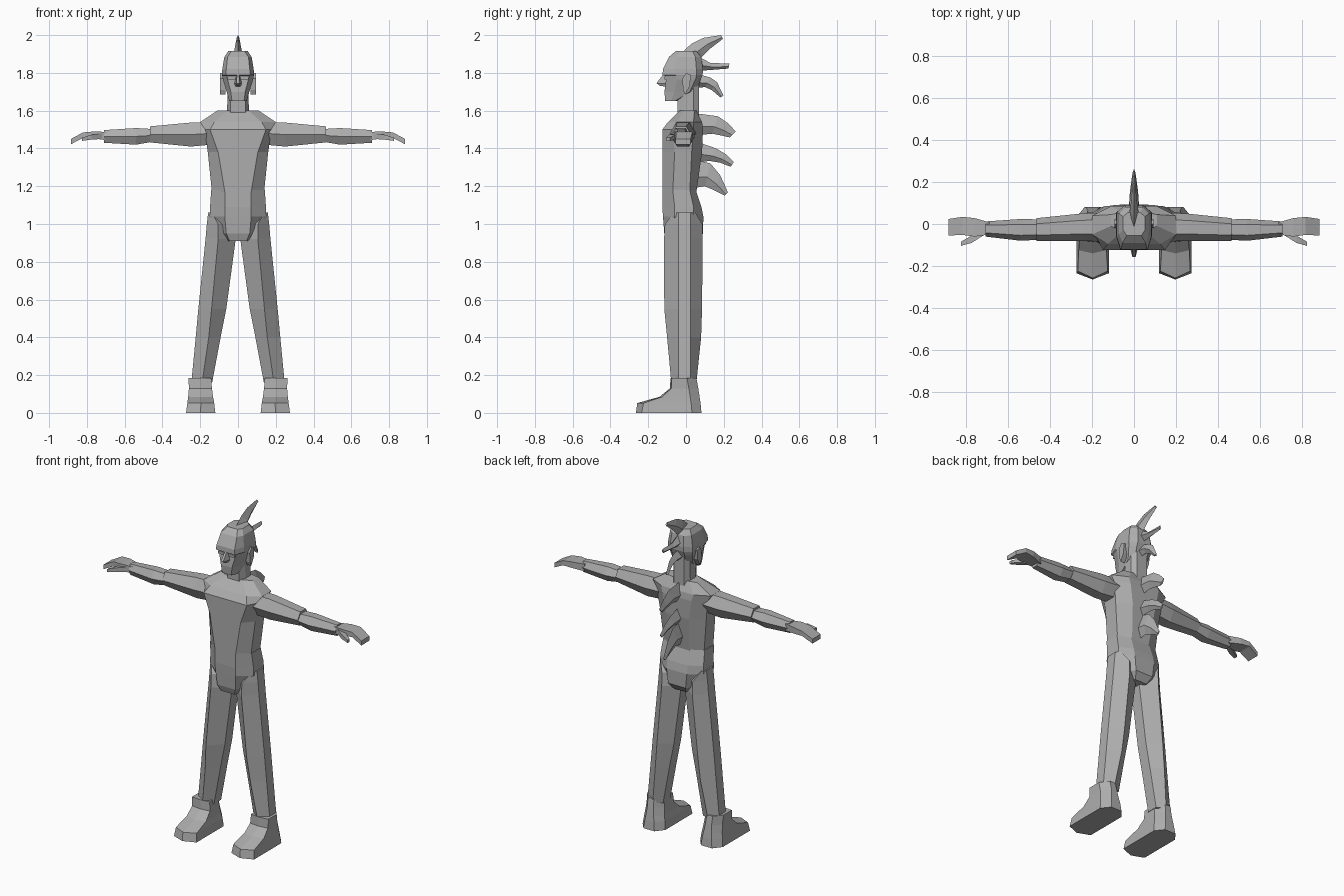
import bpy, bmesh

grey = bpy.data.materials.new("plain grey")
grey.diffuse_color = (0.42, 0.42, 0.42, 1)


def loft(name, rings):
    """Join closed rings of points into a capped solid."""
    bm = bmesh.new()
    loops = [[bm.verts.new(p) for p in ring] for ring in rings]
    n = len(loops[0])
    for a, b in zip(loops, loops[1:]):
        for i in range(n):
            j = (i + 1) % n
            bm.faces.new((a[i], a[j], b[j], b[i]))
    bm.faces.new(loops[0])
    bm.faces.new(loops[-1])
    bmesh.ops.recalc_face_normals(bm, faces=bm.faces)
    mesh = bpy.data.meshes.new(name)
    bm.to_mesh(mesh)
    bm.free()
    mesh.materials.append(grey)
    ob = bpy.data.objects.new(name, mesh)
    bpy.context.collection.objects.link(ob)
    return ob


def pair(name, rings):
    """Same part on both sides of the body."""
    for side, s in (("left", 1), ("right", -1)):
        loft(f"{side}_{name}", [[(s * x, y, z) for x, y, z in r] for r in rings])


def body_ring(z, w, f, b, yf, y1, y2, yb):
    """Symmetric octagon: half widths at side, front, back, then four depths."""
    half = [(f, yf), (w, y1), (w, y2), (b, yb)]
    return [(x, y, z) for x, y in half] + [(-x, y, z) for x, y in half[::-1]]


def arm_ring(x, y0, y1, z0, z1):
    """Hexagon across the arm with a flat top and bottom and edged sides."""
    zm, d = (z0 + z1) / 2, (y1 - y0) * 0.25
    return [(x, y0, zm), (x, y0 + d, z1), (x, y1 - d, z1),
            (x, y1, zm), (x, y1 - d, z0), (x, y0 + d, z0)]


def box_ring(x, y0, y1, z0, z1):
    return [(x, y0, z0), (x, y0, z1), (x, y1, z1), (x, y1, z0)]


# Trunk
loft("torso", [body_ring(*r) for r in (
    (1.17, .138, .07, .06, -.125, -.07, .02, .055),
    (1.38, .160, .105, .08, -.125, -.06, .03, .085),
    (1.50, .176, .148, .10, -.125, -.07, .04, .09),
    (1.54, .200, .125, .11, -.095, -.05, .04, .085),
    (1.60, .110, .055, .06, -.035, -.01, .045, .055))])
loft("pelvis", [body_ring(*r) for r in (
    (.91, .055, .045, .04, -.10, -.06, .03, .06),
    (.95, .095, .062, .06, -.115, -.06, .04, .09),
    (1.04, .150, .07, .07, -.122, -.06, .04, .092),
    (1.09, .148, .07, .07, -.125, -.06, .04, .082),
    (1.18, .142, .07, .065, -.125, -.07, .02, .052))])

# Neck and head
loft("neck", [body_ring(*r) for r in (
    (1.56, .058, .04, .035, -.045, -.01, .04, .07),
    (1.76, .055, .04, .035, -.045, -.01, .04, .07))])
loft("head", [body_ring(*r) for r in (
    (1.65, .046, .032, .03, -.11, -.08, -.06, -.045),
    (1.70, .060, .038, .035, -.114, -.06, .02, .05),
    (1.765, .080, .055, .045, -.106, -.05, .05, .078),
    (1.783, .083, .06, .045, -.108, -.05, .055, .085),
    (1.790, .085, .065, .045, -.124, -.06, .055, .088),
    (1.82, .083, .062, .045, -.122, -.06, .055, .09),
    (1.885, .072, .055, .04, -.09, -.05, .05, .08),
    (1.915, .052, .035, .03, -.055, -.03, .035, .055))])
loft("nose", [
    [(.006, -.10, 1.79), (-.006, -.10, 1.79), (-.006, -.122, 1.79), (.006, -.122, 1.79)],
    [(.022, -.10, 1.742), (-.022, -.10, 1.742), (-.008, -.157, 1.745), (.008, -.157, 1.745)],
    [(.016, -.10, 1.728), (-.016, -.10, 1.728), (-.006, -.135, 1.73), (.006, -.135, 1.73)]])
pair("ear", [
    [(x, -.02, 1.77), (x, 0, 1.80), (x, .025, 1.79), (x, .02, 1.73),
     (x, -.005, 1.685), (x, -.015, 1.71)] for x in (.065, .094)])
pair("eye_plate", [box_ring(.014, -.115, -.107, 1.765, 1.782),
                   box_ring(.056, -.115, -.107, 1.765, 1.782)])

# Arms and hands
pair("upper_arm", [arm_ring(*r) for r in (
    (.14, -.085, .055, 1.42, 1.54), (.25, -.08, .05, 1.41, 1.537),
    (.465, -.08, .028, 1.432, 1.517))])
pair("forearm", [arm_ring(*r) for r in (
    (.455, -.075, .022, 1.435, 1.503), (.54, -.08, .024, 1.42, 1.508),
    (.71, -.06, .012, 1.43, 1.497))])
pair("hand", [box_ring(*r) for r in (
    (.69, -.05, .008, 1.443, 1.487), (.76, -.06, .028, 1.452, 1.49),
    (.82, -.052, .034, 1.456, 1.485), (.885, -.055, .024, 1.422, 1.45))])
pair("thumb", [box_ring(*r) for r in (
    (.72, -.055, -.03, 1.45, 1.48), (.775, -.09, -.055, 1.447, 1.473),
    (.825, -.104, -.084, 1.44, 1.457))])


# Legs: outer edges, front and back ridges, inner edge
def leg_ring(z, xi, xr, xo, yf, yb):
    return [(xr, yf, z), (xo, -.04, z), (xo, .025, z),
            (xr, yb, z), (xi, .03, z), (xi, -.04, z)]


pair("leg", [leg_ring(*r) for r in (
    (.16, .137, .190, .247, -.078, .055), (.40, .092, .155, .224, -.10, .08),
    (.55, .062, .140, .210, -.115, .085), (.92, .012, .105, .172, -.116, .088),
    (1.0, .04, .105, .165, -.112, .086), (1.06, .11, .14, .158, -.06, .05))])


# Feet: pointed toe, broad sole, narrow ankle
def foot_ring(z, x0, x1, toe, shoulder, heel):
    m = (x0 + x1) / 2
    return [(m, toe, z), (x1, shoulder, z), (x1, heel - .05, z), (x1 - .04, heel, z),
            (x0 + .04, heel, z), (x0, heel - .05, z), (x0, shoulder, z)]


pair("foot", [foot_ring(*r) for r in (
    (0, .120, .275, -.265, -.235, .082), (.052, .126, .268, -.258, -.225, .077),
    (.085, .132, .264, -.14, -.125, .072), (.13, .138, .260, -.085, -.078, .065),
    (.185, .142, .262, -.082, -.075, .055))])


# Crest and back spikes: upper and lower edges in (y, z), thinning to the tip
def spike(name, upper, lower, base=.026, tip=.007):
    rings = []
    for i, ((ya, za), (yb, zb)) in enumerate(zip(upper, lower)):
        w = base + (tip - base) * i / (len(upper) - 1)
        ym, zm = ya * .4 + yb * .6, za * .4 + zb * .6
        rings.append([(0, ya, za), (w, ym, zm), (0, yb, zb), (-w, ym, zm)])
    loft(name, rings)


spike("crest_spike", [(-.03, 1.90), (.03, 1.955), (.09, 1.985), (.185, 2.0)],
      [(.07, 1.87), (.095, 1.895), (.13, 1.93), (.195, 1.98)])
spike("upper_head_spike", [(.06, 1.89), (.13, 1.852), (.23, 1.85)],
      [(.06, 1.81), (.15, 1.817), (.225, 1.823)])
spike("lower_head_spike", [(.06, 1.795), (.13, 1.775), (.165, 1.75), (.198, 1.68)],
      [(.05, 1.72), (.10, 1.725), (.135, 1.71), (.182, 1.67)])
spike("upper_back_spike", [(.06, 1.585), (.17, 1.57), (.22, 1.535), (.264, 1.49)],
      [(.06, 1.47), (.14, 1.478), (.19, 1.468), (.232, 1.458)])
spike("middle_back_spike", [(.06, 1.435), (.16, 1.40), (.21, 1.37), (.253, 1.328)],
      [(.06, 1.33), (.13, 1.333), (.18, 1.325), (.236, 1.303)])
spike("lower_back_spike", [(.05, 1.34), (.13, 1.32), (.18, 1.26), (.222, 1.168)],
      [(.04, 1.19), (.10, 1.20), (.15, 1.178), (.205, 1.15)])
